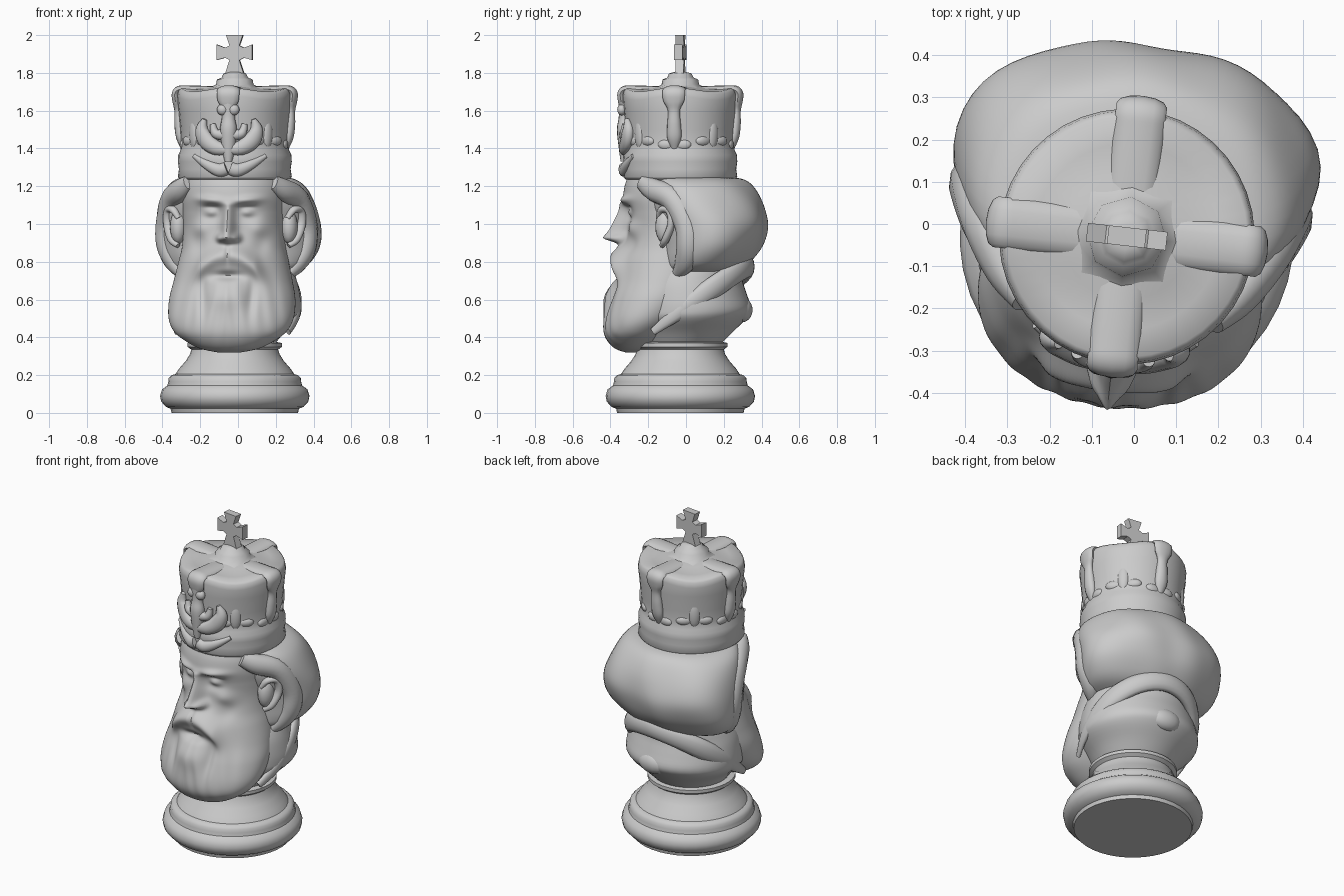
import bpy, bmesh
from math import sin, cos, pi, exp, sqrt, radians
from mathutils import Vector, Matrix

if "Cube" in bpy.data.objects:
    bpy.data.objects.remove(bpy.data.objects["Cube"])

# The whole figure is turned slightly and stands a little off the origin
PLACE = Matrix.Translation((-0.017, -0.03, 0)) @ Matrix.Rotation(radians(-6.5), 4, 'Z')


def finish(bm, name, turn=0, angle=45):
    bmesh.ops.recalc_face_normals(bm, faces=bm.faces)
    bm.transform(PLACE @ Matrix.Rotation(turn, 4, 'Z'))
    me = bpy.data.meshes.new(name)
    bm.to_mesh(me)
    bm.free()
    ob = bpy.data.objects.new(name, me)
    bpy.context.collection.objects.link(ob)
    bpy.ops.object.select_all(action='DESELECT')
    bpy.context.view_layer.objects.active = ob
    ob.select_set(True)
    bpy.ops.object.shade_smooth_by_angle(angle=radians(angle))
    return ob


def spline(pts, sub):
    """Catmull-Rom through tuples of any length."""
    out, n = [], len(pts)
    for i in range(n - 1):
        a, b, c, d = pts[max(i - 1, 0)], pts[i], pts[i + 1], pts[min(i + 2, n - 1)]
        for k in range(sub):
            t = k / sub
            out.append(tuple(q + 0.5 * t * (r - p + t * (2 * p - 5 * q + 4 * r - s + t * (3 * (q - r) + s - p)))
                             for p, q, r, s in zip(a, b, c, d)))
    return out + [pts[-1]]


def skin(bm, rings):
    """Bridge closed rings of points and cap both ends."""
    vs = [[bm.verts.new(p) for p in ring] for ring in rings]
    n = len(vs[0])
    for a, b in zip(vs, vs[1:]):
        for i in range(n):
            bm.faces.new((a[i], a[(i + 1) % n], b[(i + 1) % n], b[i]))
    bm.faces.new(vs[0])
    bm.faces.new(vs[-1])


def lathe(name, profile, n, wobble=None, angle=60):
    bm = bmesh.new()
    rings = []
    for r, z in profile:
        ring = []
        for i in range(n):
            a = 2 * pi * i / n
            dz = wobble(r, z, a) if wobble else 0
            ring.append((r * sin(a), -r * cos(a), z + dz))
        rings.append(ring)
    skin(bm, rings)
    return finish(bm, name, 0, angle)


def loft(name, rows, n, sub, power=2.0, sculpt=None):
    """Rows are (z, half width, front y, back y); angle 0 faces the front."""
    bm = bmesh.new()
    rings = []
    for z, rx, yf, yb in spline(rows, sub):
        yc, ry, ring = (yf + yb) / 2, (yb - yf) / 2, []
        for i in range(n):
            a = 2 * pi * i / n
            r = (abs(sin(a) / rx) ** power + abs(cos(a) / ry) ** power) ** (-1 / power)
            p = Vector((r * sin(a), yc - r * cos(a), z))
            ring.append(sculpt(p, a) if sculpt else p)
        rings.append(ring)
    skin(bm, rings)
    return finish(bm, name, angle=60)


def sweep(name, pts, side=None, sub=5, n=12, turn=0):
    """Points are (x, y, z, half width, half thickness)."""
    bm = bmesh.new()
    s = spline(pts, sub)
    P = [Vector(q[:3]) for q in s]
    rings = []
    for i, q in enumerate(s):
        t = (P[min(i + 1, len(P) - 1)] - P[max(i - 1, 0)]).normalized()
        u = Vector(side) if side else t.cross(Vector((P[i].x, P[i].y, 0))).normalized()
        v = u.cross(t).normalized()
        rings.append([P[i] + u * q[3] * cos(2 * pi * k / n) + v * q[4] * sin(2 * pi * k / n) for k in range(n)])
    skin(bm, rings)
    return finish(bm, name, turn, 60)


def ball(name, loc, size, turn=0):
    bm = bmesh.new()
    bmesh.ops.create_uvsphere(bm, u_segments=16, v_segments=10, radius=1)
    bm.transform(Matrix.Translation(loc) @ Matrix.Diagonal((*size, 1)))
    return finish(bm, name, turn)


def g(d, s):
    return exp(-(d / s) ** 2)


# Turned base
lathe("base", [(.335, 0), (.34, .022), (.365, .032), (.39, .06), (.396, .09), (.385, .125), (.357, .145), (.352, .165),
               (.35, .185), (.335, .2), (.315, .205), (.295, .235), (.26, .275), (.238, .31), (.23, .335), (.25, .35),
               (.25, .37), (.2, .38)], 40, angle=40)


# Face and beard, with the features raised from the front
def features(p, a):
    x, z = abs(p.x), p.z
    d = 0
    if z > .84:
        k = min(1, max(0, (1.12 - z) / .19))
        under = 1 if z > .93 else g(z - .93, .028)
        d += (.015 + .11 * k) * g(x, .026 + .012 * k) * under * g(max(0, z - 1.1), .03)
    d += .045 * g(x - .045, .02) * g(z - .925, .022)                       # nostrils
    d += .024 * g(x - .1, .075) * g(z - 1.125 - .1 * (x - .1), .022)         # brows
    d -= .048 * g(x - .09, .055) * g(z - 1.06, .038)                        # sockets
    d += .042 * g(x - .095, .038) * g(z - 1.06, .024)                       # eyes
    d -= .007 * g(x - .095, .045) * g(z - 1.09, .009)                       # upper lid creases
    d += .02 * g(x - .16, .05) * g(z - .975, .04)                           # cheekbones
    d -= .015 * g(x - .17, .04) * g(z - .89, .05)                           # cheek hollows
    d += .055 * g(z - (.84 - 3.2 * x * x), .055) * g(max(0, x - .14), .045)   # moustache
    d -= .015 * g(x, .012) * g(z - .84, .05)
    d -= .035 * g(x, .07) * g(z - .725, .022)                               # mouth
    d += .03 * g(x, .09) * g(z - .62, .08)                                  # chin tuft
    d -= .024 * g(x - .13, .025) * g(z - .62, .09)                          # beard grooves
    d += .003 * sin(x * 85 + z * 14) * g(z - .56, .17)
    p.y -= d * max(0, cos(a)) ** .5
    return p


loft("face_and_beard", [
    (1.27, .265, -.27, .25), (1.2, .278, -.295, .26), (1.13, .278, -.302, .26), (1.06, .274, -.287, .25),
    (.97, .272, -.278, .25), (.88, .276, -.298, .24), (.8, .292, -.325, .22), (.7, .315, -.345, .19),
    (.6, .335, -.378, .14), (.5, .332, -.402, .06), (.43, .298, -.405, -.02), (.38, .235, -.385, -.08),
    (.34, .155, -.345, -.15), (.32, .06, -.29, -.22)], 180, 11, 2.02, features)

# Draped shoulders, rolled collar and knot
loft("shoulders", [(.37, .215, -.21, .22), (.43, .265, -.24, .28), (.5, .335, -.27, .35), (.55, .348, -.27, .375),
                   (.62, .342, -.26, .355), (.7, .325, -.24, .33), (.78, .29, -.2, .33), (.86, .2, -.15, .25)], 40, 4)
collar = []
for i in range(13):
    t = radians(-114 + 19 * i)
    k = min(1, .35 + min(i, 12 - i) / 4)
    collar.append((.325 * sin(t), .025 + .335 * cos(t), .53 + .245 * cos(t), .06 * k, .034 * k))
sweep("collar", collar, sub=3)
ball("knot", (.0, .33, .545), (.1, .055, .065))


# Swept-back hair
def waves(p, a):
    k = 1 + .012 * sin(7 * a + 9 * p.z) + .012 * sin(4 * a - 14 * p.z)
    return Vector((p.x * k, .15 + (p.y - .15) * k, p.z))


loft("hair", [(1.25, .25, -.2, .25), (1.235, .315, -.21, .335), (1.19, .368, -.2, .39), (1.1, .412, -.17, .44),
              (1.0, .437, -.12, .46), (.9, .433, -.1, .435), (.82, .4, -.1, .385), (.765, .345, -.1, .325),
              (.73, .24, -.08, .24)], 64, 5, 2.08, waves)

for s, side in ((-1, "left"), (1, "right")):
    # Lock of hair rolling over and behind the ear
    sweep(side + "_hair_lock", [(s * .225, -.18, 1.22, .04, .03), (s * .275, -.11, 1.18, .06, .05),
                                (s * .335, -.0, 1.13, .065, .06), (s * .37, .08, 1.0, .07, .06),
                                (s * .365, .09, .88, .07, .06), (s * .325, .06, .79, .055, .05),
                                (s * .27, .0, .72, .02, .02)])
    # Ear with rim
    ball(side + "_ear", (s * .295, -.045, .985), (.045, .055, .09))
    sweep(side + "_ear_rim", [(s * .29, -.085, 1.03, .012, .014), (s * .32, -.065, 1.075, .018, .022),
                              (s * .35, -.02, 1.07, .02, .025), (s * .355, -.008, 1.0, .02, .025),
                              (s * .33, -.04, .92, .02, .025), (s * .295, -.065, .885, .014, .014)])


# Crown body, sagging between its arches
def sag(r, z, a):
    return -.025 * sin(2 * a) ** 2 * max(0, (r - .12) / .19) if z > 1.65 else 0


lathe("crown", [(.25, 1.24), (.29, 1.235), (.302, 1.25), (.296, 1.29), (.302, 1.33), (.3, 1.365), (.288, 1.39),
                (.283, 1.43), (.288, 1.5), (.297, 1.6), (.303, 1.68), (.298, 1.71), (.285, 1.722), (.22, 1.715),
                (.15, 1.72), (.08, 1.735), (.01, 1.74)], 40, sag, 75)

# Four arches running up the wall and over the top
for i, side in enumerate(("front", "right", "back", "left")):
    turn = i * pi / 2
    sweep(side + "_arch", [(0, -.275, 1.4, .018, .012), (0, -.288, 1.46, .038, .025), (0, -.294, 1.53, .036, .028),
                           (0, -.302, 1.6, .032, .02), (0, -.31, 1.65, .055, .022), (0, -.313, 1.69, .06, .022),
                           (0, -.295, 1.71, .06, .022), (0, -.25, 1.712, .06, .022), (0, -.13, 1.715, .055, .015),
                           (0, -.06, 1.715, .05, .012)],
          side=(1, 0, 0), turn=turn)
    # Small leaf relief between arches
    mid = turn + pi / 4
    ball(side + "_crown_leaf", (0, -.272, 1.48), (.035, .024, .085), mid)
    for s in (-1, 1):
        ball(side + "_crown_side_leaf", (s * .055, -.262, 1.44), (.05, .025, .03), mid)
        if i:
            ball(side + "_arch_foot", (s * .04, -.267, 1.42), (.05, .022, .03), turn)


# Large leaf ornament on the crown front
def on_crown(x, z, w, t, r=.298):
    return (x, -sqrt(r * r - x * x), z, w, t)


for s in (-1, 1):
    sweep("front_ornament_leaf", [on_crown(s * .01, 1.395, .03, .025), on_crown(s * .07, 1.405, .04, .03),
                                  on_crown(s * .125, 1.445, .046, .032), on_crown(s * .145, 1.5, .036, .03),
                                  on_crown(s * .13, 1.555, .012, .014)])
    sweep("front_ornament_hook", [on_crown(s * .02, 1.47, .03, .028), on_crown(s * .07, 1.48, .025, .025),
                                  on_crown(s * .085, 1.53, .015, .015)])
    ball("front_ornament_bead", (s * .03, -.308, 1.605), (.03, .025, .03))
    sweep("front_brim_scroll", [on_crown(s * .01, 1.295, .035, .03), on_crown(s * .05, 1.285, .035, .028),
                                on_crown(s * .12, 1.315, .025, .02), on_crown(s * .19, 1.36, .012, .012)])
sweep("front_ornament_stem", [on_crown(0, 1.33, .02, .02), on_crown(0, 1.4, .035, .03), on_crown(0, 1.5, .045, .04),
                              on_crown(0, 1.57, .035, .03), on_crown(0, 1.66, .05, .032),
                              on_crown(0, 1.7, .04, .02)], side=(1, 0, 0))

# Eight-sided knob
lathe("knob", [(.14, 1.718), (.1, 1.738), (.095, 1.765), (.07, 1.775), (.06, 1.797), (.03, 1.805)], 8)

# Flared cross
outline = [(.045, 2.0), (.026, 1.945), (.05, 1.933), (.095, 1.95), (.095, 1.868), (.05, 1.88), (.026, 1.868),
           (.05, 1.795)]
outline += [(-x, z) for x, z in reversed(outline)]
bm = bmesh.new()
face = bm.faces.new([bm.verts.new((x, -.022, z)) for x, z in outline])
new = bmesh.ops.extrude_face_region(bm, geom=[face])["geom"]
bmesh.ops.translate(bm, vec=(0, .044, 0), verts=[v for v in new if isinstance(v, bmesh.types.BMVert)])
finish(bm, "cross", angle=30)
